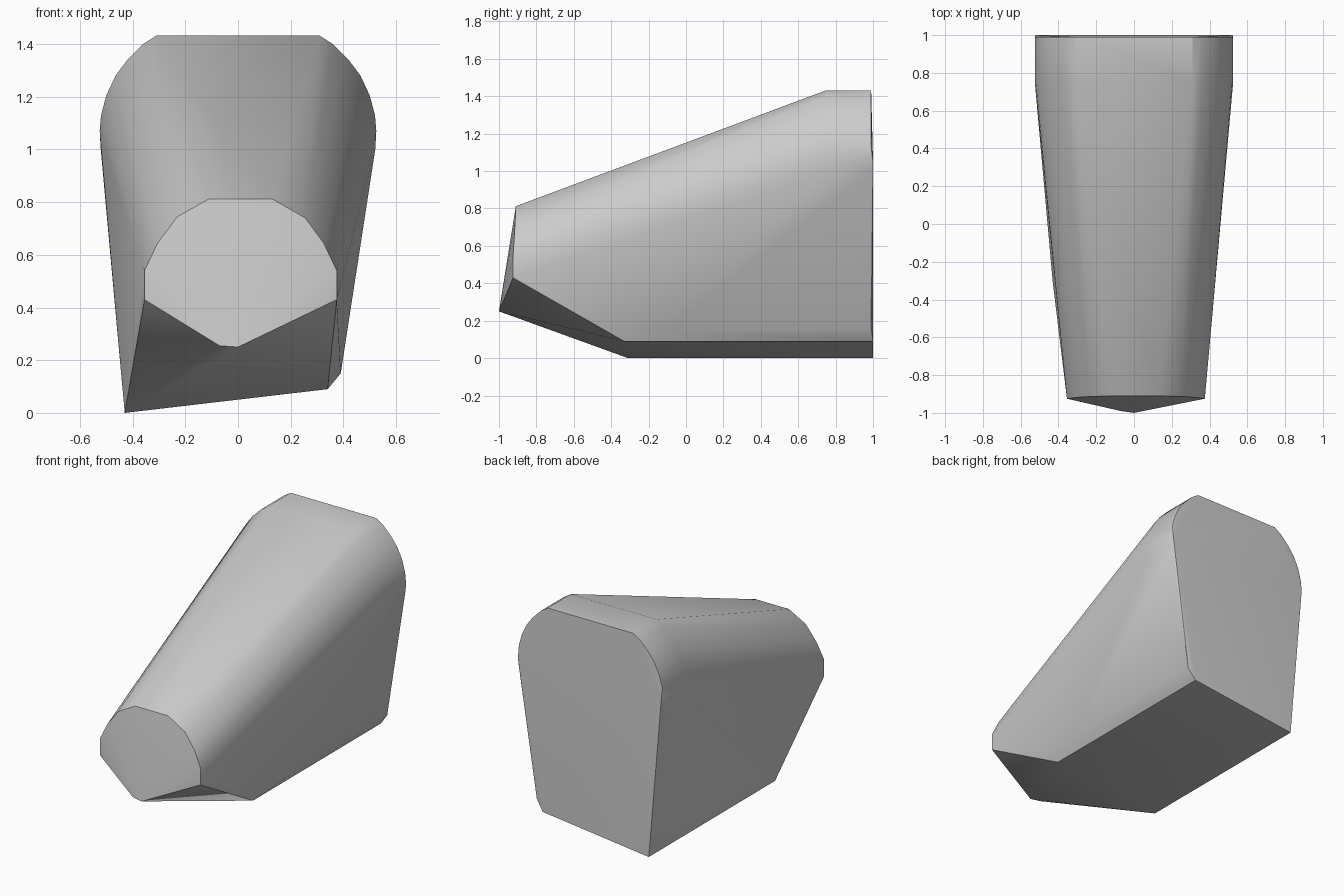
import bpy, bmesh, math

if "Cube" in bpy.data.objects:
    bpy.data.objects.remove(bpy.data.objects["Cube"])

grey = bpy.data.materials.new("plain_grey")
grey.diffuse_color = (0.6, 0.6, 0.6, 1)
grey.use_nodes = True
grey.node_tree.nodes["Principled BSDF"].inputs["Base Color"].default_value = grey.diffuse_color

# rounded back arch, right half (x, z), swept from the shoulder to the back
arch = [(0.31, 1.432), (0.36, 1.40), (0.42, 1.34), (0.465, 1.28), (0.50, 1.205),
        (0.52, 1.13), (0.525, 1.07), (0.521, 1.0)]
points = [(s * x, y, z) for x, z in arch for y in (0.75, 0.99) for s in (-1, 1)]

# small front outline around the nose (x, y, z)
points += [(-0.11, -0.91, 0.812), (0.13, -0.91, 0.812),
           (-0.23, -0.913, 0.745), (0.255, -0.913, 0.74),
           (-0.305, -0.918, 0.645), (0.325, -0.918, 0.645),
           (-0.355, -0.925, 0.54), (0.375, -0.925, 0.54),
           (-0.355, -0.925, 0.43), (0.375, -0.925, 0.43)]

# nose tip
points += [(-0.07, -0.99, 0.255), (0.0, -1.0, 0.25)]

# slanted underside, lower on the left, with a small chamfer on the right
points += [(-0.43, -0.31, 0.0), (-0.43, 1.0, 0.0), (-0.42, 0.3, 0.0),
           (0.34, -0.33, 0.09), (0.34, 1.0, 0.09),
           (0.39, -0.12, 0.15), (0.39, 0.99, 0.16),
           (-0.52, 1.0, 1.05), (0.52, 1.0, 1.05)]

# wrap everything in one closed tapered shell
bm = bmesh.new()
for p in points:
    bm.verts.new(p)
hull = bmesh.ops.convex_hull(bm, input=bm.verts[:])
bmesh.ops.delete(bm, geom=[v for v in bm.verts if not v.link_faces], context='VERTS')
bmesh.ops.dissolve_limit(bm, angle_limit=math.radians(0.5), verts=bm.verts[:], edges=bm.edges[:])
bmesh.ops.recalc_face_normals(bm, faces=bm.faces[:])
mesh = bpy.data.meshes.new("tapered_shell")
bm.to_mesh(mesh)
bm.free()
mesh.materials.append(grey)

shell = bpy.data.objects.new("tapered_shell", mesh)
bpy.context.collection.objects.link(shell)
bpy.context.view_layer.objects.active = shell
shell.select_set(True)
bpy.ops.object.shade_smooth_by_angle(angle=math.radians(30))
